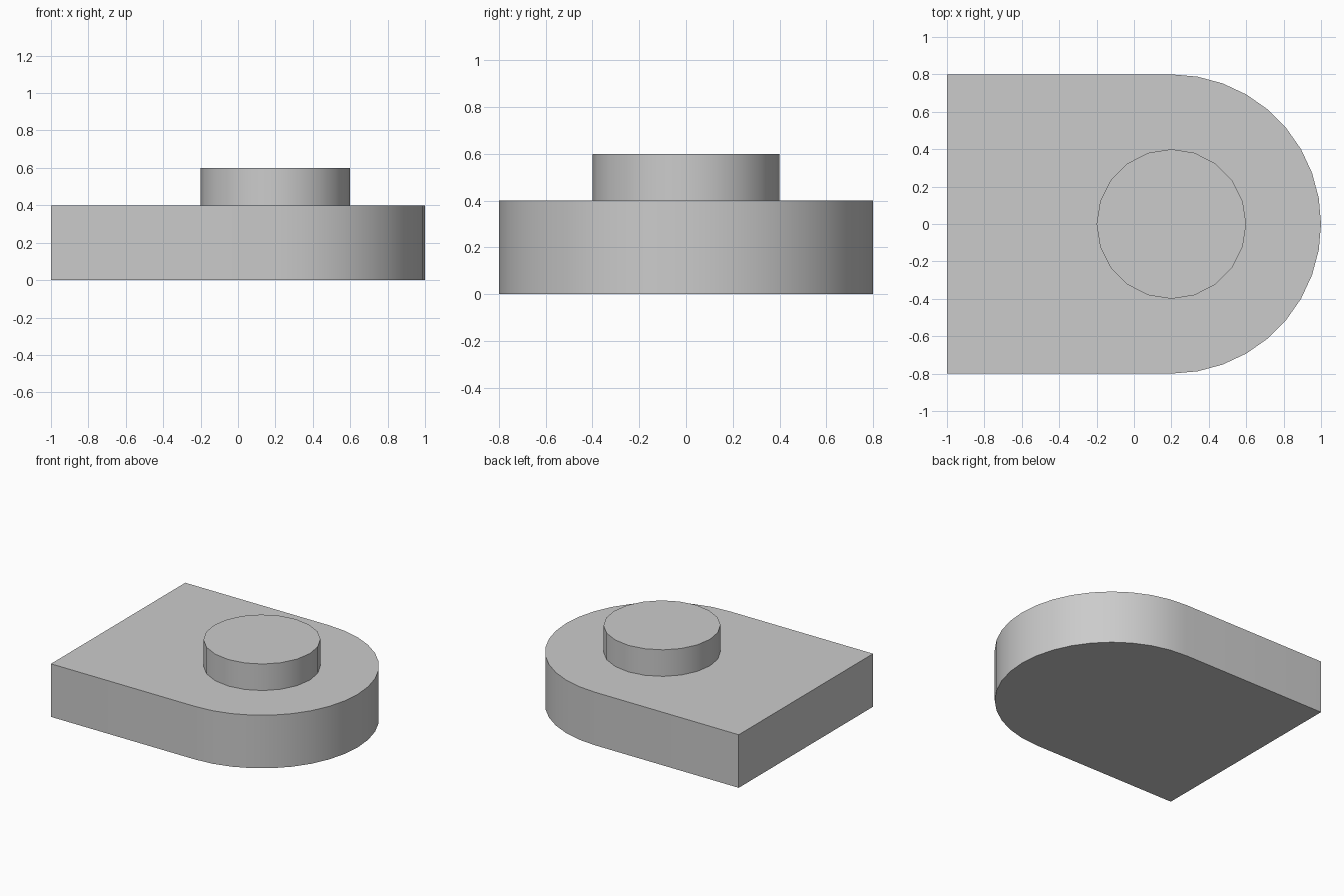
import bpy
import bmesh
from math import sin, cos, pi, radians

cube = bpy.data.objects.get("Cube")
if cube:
    bpy.data.objects.remove(cube, do_unlink=True)

GREY = (0.6, 0.6, 0.6, 1.0)
grey = bpy.data.materials.new("light grey")
grey.use_nodes = True
grey.diffuse_color = GREY
grey.node_tree.nodes["Principled BSDF"].inputs["Base Color"].default_value = GREY

AXIS_X = 0.2  # shared centre of the rounded end and the boss


def arc(radius, start, end, steps):
    """Points on an arc about the shared axis, both ends included."""
    angles = [start + (end - start) * i / steps for i in range(steps + 1)]
    return [(AXIS_X + radius * cos(a), radius * sin(a)) for a in angles]


def extrude_outline(name, outline, bottom, top):
    """Solid prism from a counter-clockwise outline."""
    bm = bmesh.new()
    face = bm.faces.new([bm.verts.new((x, y, bottom)) for x, y in outline])
    result = bmesh.ops.extrude_face_region(bm, geom=[face], use_keep_orig=True)
    raised = [g for g in result["geom"] if isinstance(g, bmesh.types.BMVert)]
    bmesh.ops.translate(bm, verts=raised, vec=(0, 0, top - bottom))
    bmesh.ops.recalc_face_normals(bm, faces=bm.faces)
    mesh = bpy.data.meshes.new(name)
    bm.to_mesh(mesh)
    bm.free()
    mesh.materials.append(grey)
    obj = bpy.data.objects.new(name, mesh)
    bpy.context.collection.objects.link(obj)
    return obj


# Base plate: square at one end, half round at the other
plate_outline = [(-1, 0.8), (-1, -0.8)] + arc(0.8, -pi / 2, pi / 2, 18)
base_plate = extrude_outline("base_plate", plate_outline, 0, 0.4)

# Round boss standing on the plate, concentric with the rounded end
boss_outline = arc(0.4, 0, 2 * pi, 20)[:-1]
round_boss = extrude_outline("round_boss", boss_outline, 0.4, 0.6)

# Smooth curved walls, crisp rims
bpy.ops.object.select_all(action="DESELECT")
for part in (base_plate, round_boss):
    part.select_set(True)
bpy.context.view_layer.objects.active = base_plate
bpy.ops.object.shade_smooth_by_angle(angle=radians(30))
